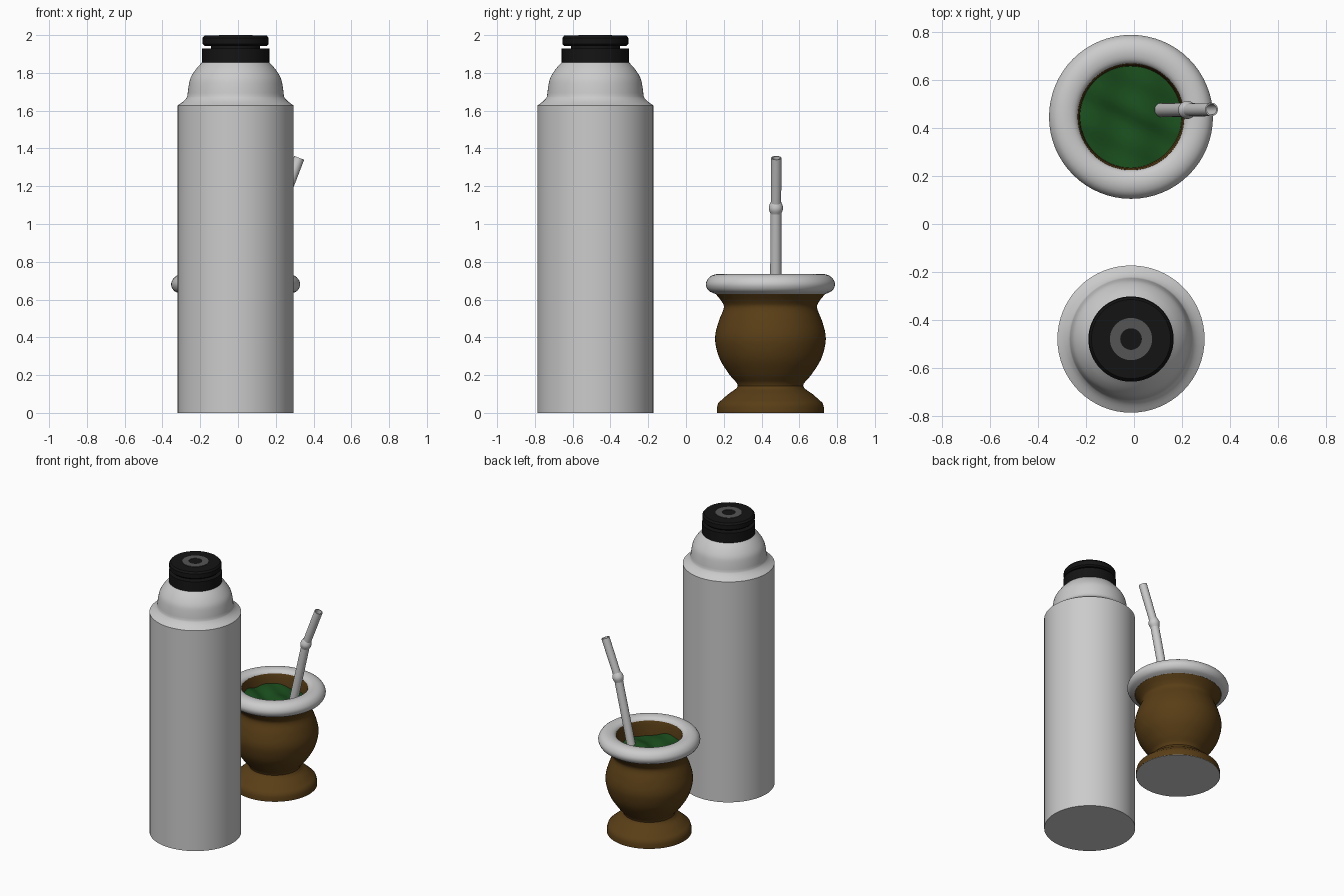
import bpy, bmesh, math
from mathutils import Vector

if "Cube" in bpy.data.objects:
    bpy.data.objects.remove(bpy.data.objects["Cube"])

SEG = 64
FLASK = Vector((-0.0125, -0.48, 0))
GOURD = Vector((-0.0125, 0.447, 0))


def material(name, rgb):
    m = bpy.data.materials.new(name)
    m.diffuse_color = (*rgb, 1)
    m.use_nodes = True
    m.node_tree.nodes["Principled BSDF"].inputs["Base Color"].default_value = m.diffuse_color
    return m


brown = material("brown_leather", (0.10, 0.048, 0.008))
green = material("green_herb", (0.01, 0.075, 0.012))
black = material("black_plastic", (0.007, 0.007, 0.007))
grey = material("dark_grey", (0.09, 0.09, 0.09))


def spline(pts, n=4):
    """Smooth curve through the profile points."""
    v = [Vector(p) for p in pts]
    v = [2 * v[0] - v[1]] + v + [2 * v[-1] - v[-2]]
    out = []
    for a, b, c, d in zip(v, v[1:], v[2:], v[3:]):
        for i in range(n):
            t = i / n
            out.append(0.5 * (2 * b + (c - a) * t + (2 * a - 5 * b + 4 * c - d) * t * t
                              + (3 * b - a - 3 * c + d) * t ** 3))
    return [tuple(p) for p in out] + [tuple(pts[-1])]


def finish(name, bm, mat=None, angle=35):
    me = bpy.data.meshes.new(name)
    bm.to_mesh(me)
    bm.free()
    ob = bpy.data.objects.new(name, me)
    bpy.context.collection.objects.link(ob)
    if mat:
        me.materials.append(mat)
    bpy.ops.object.select_all(action='DESELECT')
    ob.select_set(True)
    bpy.context.view_layer.objects.active = ob
    bpy.ops.object.shade_smooth_by_angle(angle=math.radians(angle))
    return ob


def lathe(name, profile, origin, mat=None, axis=(0, 0, 1), seg=SEG, closed=False):
    """Revolve (radius, height) points about an axis."""
    rot = Vector((0, 0, 1)).rotation_difference(Vector(axis))
    bm = bmesh.new()
    rings = []
    for r, z in profile:
        n = 1 if r == 0 else seg
        rings.append([bm.verts.new(origin + rot @ Vector((r * math.cos(2 * math.pi * i / seg),
                      r * math.sin(2 * math.pi * i / seg), z))) for i in range(n)])
    for a, b in zip(rings, rings[1:] + (rings[:1] if closed else [])):
        for i in range(seg):
            j = (i + 1) % seg
            quad = [a[i % len(a)], a[j % len(a)], b[j % len(b)], b[i % len(b)]]
            bm.faces.new(list(dict.fromkeys(quad)))
    bmesh.ops.recalc_face_normals(bm, faces=bm.faces)
    return finish(name, bm, mat)


# Flask body with stepped shoulder
lathe("flask_body", [(0, 0), (0.307, 0), (0.307, 0.2), (0.307, 1.628)]
      + spline([(0.307, 1.628), (0.278, 1.648), (0.262, 1.665), (0.256, 1.675)], 2)[1:]
      + spline([(0.256, 1.675), (0.249, 1.73), (0.238, 1.775), (0.21, 1.82), (0.176, 1.858)], 3)[1:]
      + [(0, 1.858)], FLASK)

# Stopper: lower collar, groove, upper disc, button ring
lathe("flask_stopper", [(0, 1.85), (0.178, 1.85), (0.178, 1.928), (0.13, 1.93), (0.13, 1.943),
      (0.165, 1.943), (0.175, 1.953), (0.175, 1.985), (0.165, 1.997), (0, 1.997)], FLASK, black)
lathe("stopper_ring", [(0.045, 1.99), (0.088, 1.99), (0.088, 2.0), (0.045, 2.0)],
      FLASK, grey, closed=True)

# Gourd cup: foot, waist, belly, flared lip, hollow inside
foot = [(0.284, 0), (0.283, 0.03), (0.276, 0.053)]
outside = spline([(0.276, 0.053), (0.225, 0.098), (0.173, 0.143), (0.215, 0.2), (0.266, 0.28),
                  (0.29, 0.36), (0.291, 0.42), (0.272, 0.49), (0.247, 0.555), (0.258, 0.59),
                  (0.292, 0.632)])
inside = [(0.27, 0.69), (0.222, 0.712), (0.215, 0.69), (0.212, 0.62), (0.2, 0.5), (0, 0.45)]
lathe("gourd_cup", foot + outside[1:] + inside, GOURD, brown)
lathe("gourd_base", [(0, 0), (0.283, 0), (0.283, 0.002), (0, 0.002)], GOURD - Vector((0, 0, 0.001)))

# Metal rim
rim = spline([(0.222, 0.66), (0.22, 0.705), (0.24, 0.729), (0.284, 0.735), (0.323, 0.719),
              (0.342, 0.683), (0.328, 0.648), (0.293, 0.63)], 3)
lathe("metal_rim", rim, GOURD, closed=True)

# Lumpy herb filling
bm = bmesh.new()
centre = bm.verts.new((0, 0, 0))
prev = None
for k in range(1, 15):
    ring = [bm.verts.new((0.213 * k / 14 * math.cos(2 * math.pi * i / 48),
                          0.213 * k / 14 * math.sin(2 * math.pi * i / 48), 0)) for i in range(48)]
    for i in range(48):
        j = (i + 1) % 48
        bm.faces.new([prev[i], ring[i], ring[j], prev[j]] if prev else [centre, ring[i], ring[j]])
    prev = ring
for v in bm.verts:
    x, y = v.co.x, v.co.y
    v.co.z = (0.625 - 0.08 * x + 0.012 * math.sin(24 * x + 9 * y) * math.cos(15 * y - 6 * x)
              + 0.005 * math.sin(45 * y + 20 * x))
    v.co += GOURD
finish("herb_filling", bm, green, 60)

# Straw: lower tube, ring bead at the bend, hollow mouthpiece
low, bend, tip = Vector((0.085, 0.475, 0.48)), Vector((0.222, 0.476, 1.085)), Vector((0.324, 0.478, 1.35))
d1, d2 = bend - low, tip - bend
lathe("straw_tube", [(0, 0), (0.03, 0), (0.029, d1.length), (0, d1.length)], low, None, d1, 32)
lathe("straw_bead", spline([(0.028, -0.035), (0.031, -0.025), (0.037, -0.008), (0.037, 0.008),
      (0.031, 0.025), (0.026, 0.035)], 2), bend, None, d1 + d2 * 0.5, 32)
L = d2.length
lathe("straw_mouthpiece", [(0, 0), (0.027, 0), (0.028, L * 0.6), (0.028, L), (0.022, L),
      (0.021, L - 0.2), (0, L - 0.2)], bend, None, d2, 32)
